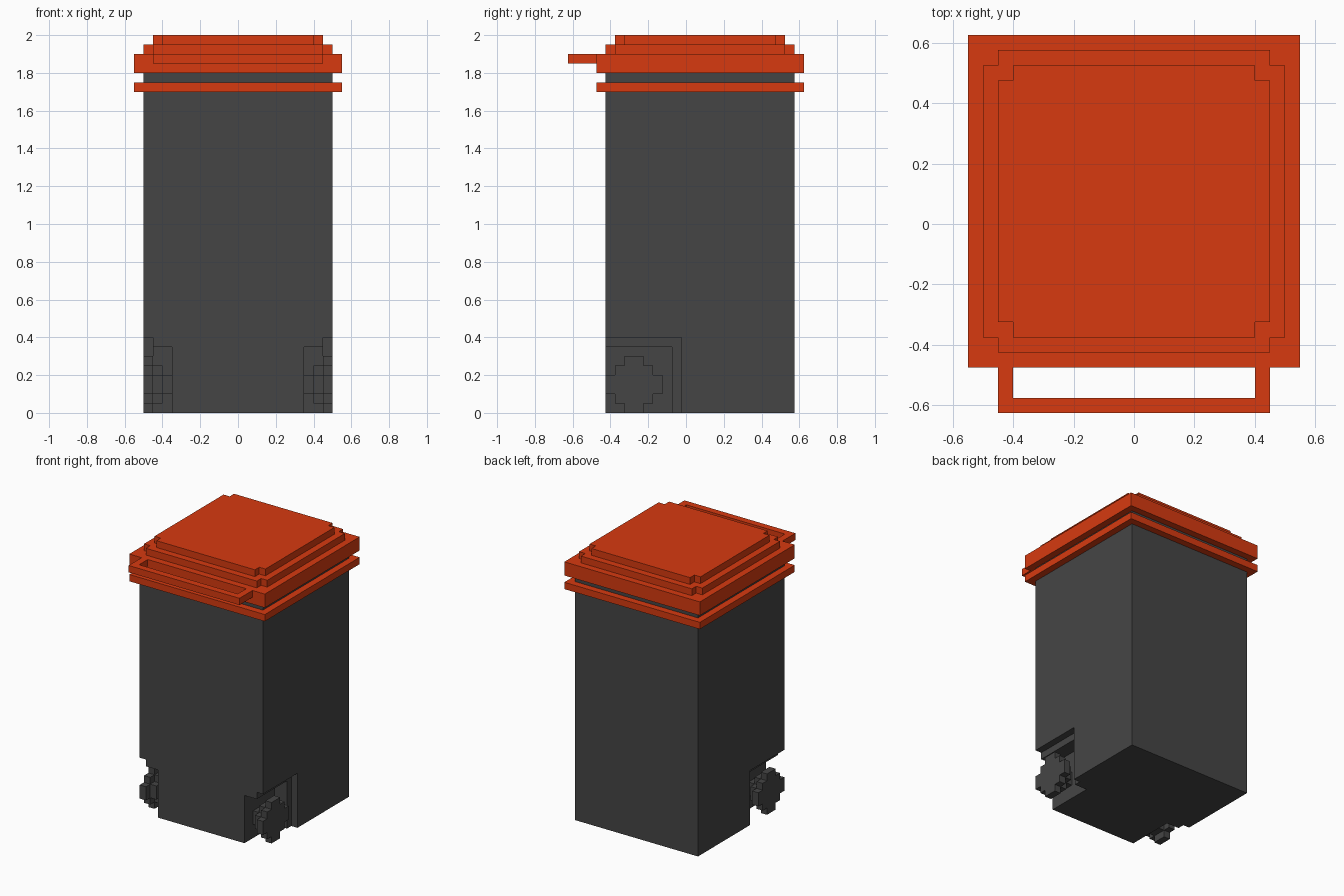
import bpy, bmesh

if "Cube" in bpy.data.objects:
    bpy.data.objects.remove(bpy.data.objects["Cube"])

def material(name, rgb):
    m = bpy.data.materials.new(name)
    m.diffuse_color = (*rgb, 1)
    m.use_nodes = True
    m.node_tree.nodes["Principled BSDF"].inputs["Base Color"].default_value = m.diffuse_color
    return m

GREY = material("dark grey plastic", (0.06, 0.06, 0.06))
ORANGE = material("orange red plastic", (0.68, 0.042, 0.005))
CY = 0.075   # bin centre in y

def prism(name, pts, lo, hi, mat, axis='z'):
    """Extrude a flat outline between lo and hi along z (xy outline) or x (yz outline)."""
    place = (lambda a, b, h: (a, b, h)) if axis == 'z' else (lambda a, b, h: (h, a, b))
    bm = bmesh.new()
    rings = [[bm.verts.new(place(a, b, h)) for a, b in pts] for h in (lo, hi)]
    n = len(pts)
    for ring in rings:
        bm.faces.new(ring)
    for i in range(n):
        j = (i + 1) % n
        bm.faces.new((rings[0][i], rings[0][j], rings[1][j], rings[1][i]))
    bmesh.ops.recalc_face_normals(bm, faces=bm.faces)
    me = bpy.data.meshes.new(name)
    bm.to_mesh(me)
    bm.free()
    me.materials.append(mat)
    ob = bpy.data.objects.new(name, me)
    bpy.context.collection.objects.link(ob)
    return ob

def rect(a0, a1, b0, b1):
    return [(a0, b0), (a1, b0), (a1, b1), (a0, b1)]

def stepped(ca, cb, steps):
    """Symmetric stair-stepped outline from quadrant corner points (widest first)."""
    q = []
    for i, (a, b) in enumerate(steps):
        q.append((a, b))
        if i + 1 < len(steps):
            q.append((steps[i + 1][0], b))
    pts = (q + [(-a, b) for a, b in reversed(q)]
           + [(-a, -b) for a, b in q] + [(a, -b) for a, b in reversed(q)])
    return [(ca + a, cb + b) for a, b in pts]

# Body with two stepped wheel wells cut out of the front corners
body = prism("body", rect(-0.5, 0.5, CY - 0.5, CY + 0.5), 0, 1.8, GREY)
for s in (-1, 1):
    for x, y, z in ((0.45, -0.025, 0.4), (0.35, -0.075, 0.35)):
        lo, hi = sorted((s * x, s * 0.6))
        cutter = prism("well_cutter", rect(lo, hi, -0.6, y), -0.1, z, GREY)
        cutter.hide_render = True
        mod = body.modifiers.new("well", 'BOOLEAN')
        mod.operation, mod.solver, mod.object = 'DIFFERENCE', 'EXACT', cutter
        bpy.context.view_layer.objects.active = body
        bpy.ops.object.modifier_apply(modifier=mod.name)
        bpy.data.objects.remove(cutter)

# Wheels: tyre, inner hub and axle stub on each side
wheel_parts = (
    ("tyre", 0.45, 0.5, [(0.15, 0.05), (0.1, 0.1), (0.05, 0.15)]),
    ("hub", 0.4, 0.45, [(0.1, 0.05), (0.05, 0.1)]),
    ("axle", 0.35, 0.4, [(0.05, 0.05)]),
)
for side, s in (("left", -1), ("right", 1)):
    for name, x0, x1, steps in wheel_parts:
        lo, hi = sorted((s * x0, s * x1))
        prism(f"{side}_{name}", stepped(-0.275, 0.15, steps), lo, hi, GREY, 'x')

# Rim band and lid layers
prism("rim", stepped(0, CY, [(0.55, 0.55)]), 1.7, 1.75, ORANGE)
prism("lid_base", stepped(0, CY, [(0.55, 0.55)]), 1.8, 1.9, ORANGE)
prism("lid_middle", stepped(0, CY, [(0.5, 0.45), (0.45, 0.5)]), 1.9, 1.95, ORANGE)
prism("lid_top", stepped(0, CY, [(0.45, 0.4), (0.4, 0.45)]), 1.95, 2.0, ORANGE)

# U-shaped handle
prism("handle", [(-0.45, -0.475), (-0.45, -0.625), (0.45, -0.625), (0.45, -0.475),
                 (0.4, -0.475), (0.4, -0.575), (-0.4, -0.575), (-0.4, -0.475)],
      1.85, 1.9, ORANGE)
